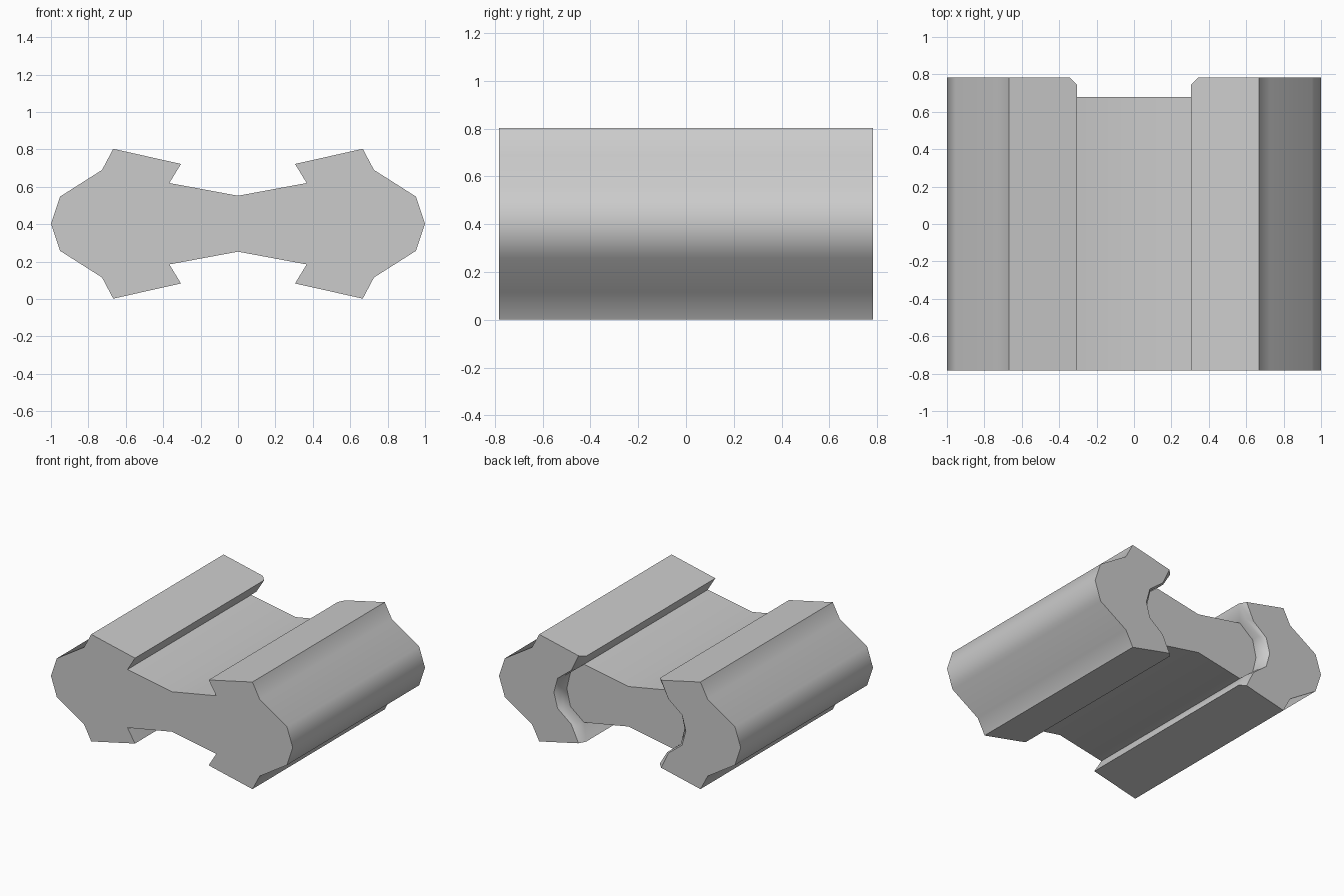
import bpy, bmesh, math

if "Cube" in bpy.data.objects:
    bpy.data.objects.remove(bpy.data.objects["Cube"])

MID = 0.4025
FRONT, FLOOR, BEVEL, BACK = -0.782, 0.68, 0.745, 0.782


def with_reflection(pts):
    """Upper points ending on the mid height, continued below it."""
    return pts + [(x, 2 * MID - z) for x, z in reversed(pts[:-1])]


# Right half section: web, outer lobe and socket contours
web = [(0, 0.552), (0.367, 0.62)]
lobe_rest = [(0.667, 0.803), (0.727, 0.69), (0.952, 0.547), (1.0, MID)]
lobe = with_reflection([(0.305, 0.722)] + lobe_rest)
lobe_back = with_reflection([(0.342, 0.730)] + lobe_rest)
socket = with_reflection([(0.305, 0.722), (0.367, 0.62), (0.48, 0.53), (0.51, MID)])
socket_back = with_reflection([(0.342, 0.730), (0.402, 0.604), (0.515, 0.515), (0.546, MID)])
half = with_reflection(web + [(0.305, 0.722)] + lobe_rest)

bm = bmesh.new()


def face(points, side):
    bm.faces.new([bm.verts.new((side * x, y, z)) for x, y, z in points])


def strip(a, ya, b, yb, side):
    for i in range(len(a) - 1):
        face([(a[i][0], ya, a[i][1]), (a[i + 1][0], ya, a[i + 1][1]),
              (b[i + 1][0], yb, b[i + 1][1]), (b[i][0], yb, b[i][1])], side)


def cap(pts, y, side):
    face([(x, y, z) for x, z in pts], side)


for side in (1, -1):
    # Main length with front end and recessed back of the web
    strip(half, FRONT, half, FLOOR, side)
    cap(half, FRONT, side)
    cap([half[0]] + socket[1:-1] + [half[-1]], FLOOR, side)
    # Lobe projecting past the web, with bevelled socket rim
    strip(lobe, FLOOR, lobe, BEVEL, side)
    strip(lobe, BEVEL, lobe_back, BACK, side)
    strip(socket, FLOOR, socket, BEVEL, side)
    strip(socket, BEVEL, socket_back, BACK, side)
    cap(lobe_back + socket_back[-2:0:-1], BACK, side)

bmesh.ops.remove_doubles(bm, verts=bm.verts[:], dist=0.0005)
bmesh.ops.recalc_face_normals(bm, faces=bm.faces[:])
bmesh.ops.dissolve_limit(bm, angle_limit=math.radians(1.5),
                         verts=bm.verts[:], edges=bm.edges[:])

mesh = bpy.data.meshes.new("connector_bar")
bm.to_mesh(mesh)
bm.free()
bar = bpy.data.objects.new("connector_bar", mesh)
bpy.context.collection.objects.link(bar)
bpy.context.view_layer.objects.active = bar
bar.select_set(True)
bpy.ops.object.shade_smooth_by_angle(angle=math.radians(42))
